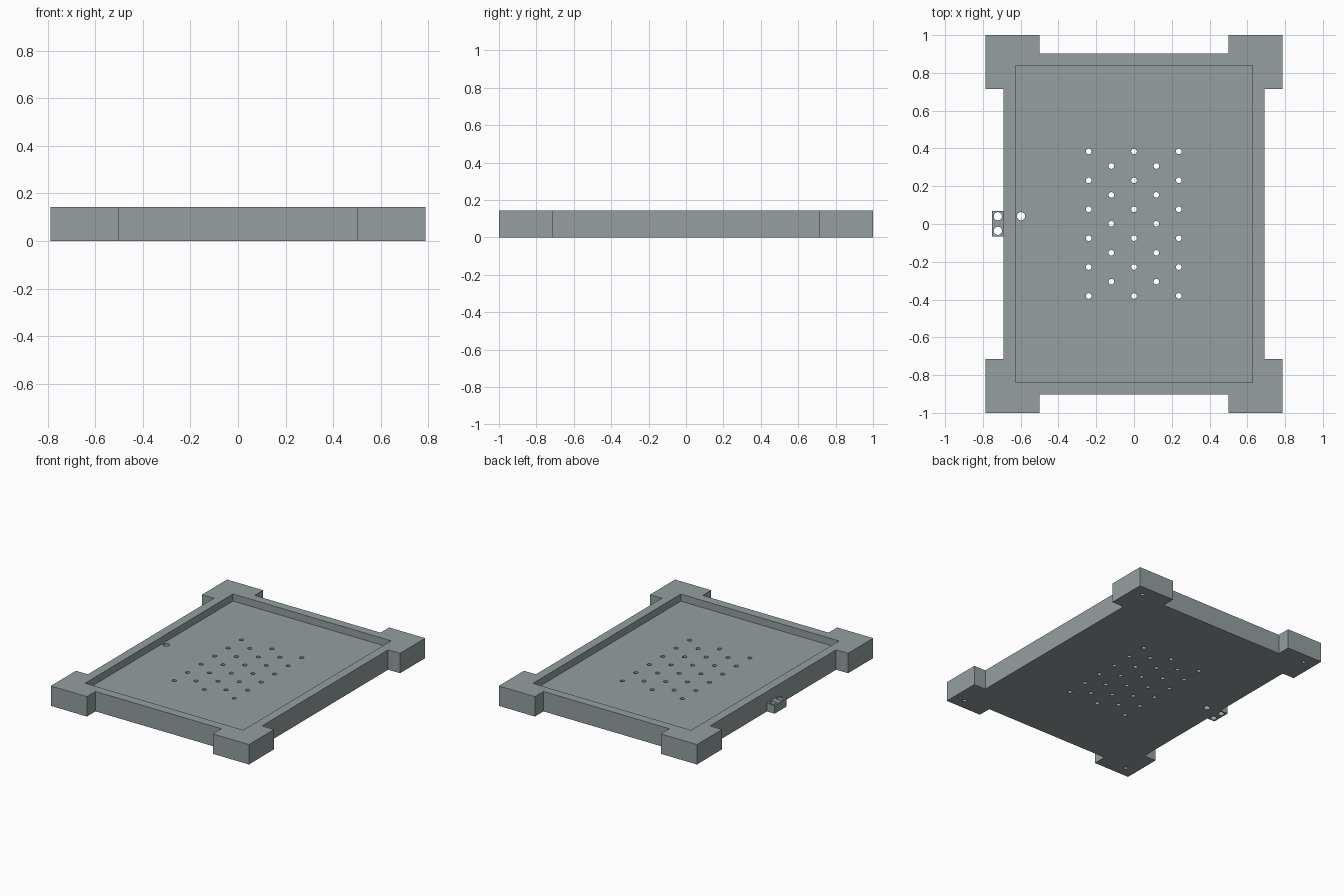
import bpy, bmesh
from mathutils import Matrix, Vector

if "Cube" in bpy.data.objects:
    bpy.data.objects.remove(bpy.data.objects["Cube"])

grey = bpy.data.materials.new("slate_grey")
grey.diffuse_color = (0.30, 0.345, 0.355, 1)
grey.use_nodes = True
grey.node_tree.nodes["Principled BSDF"].inputs["Base Color"].default_value = grey.diffuse_color

H = 0.143        # overall height
FLOOR = 0.092    # tray floor height


def finish(name, bm):
    bmesh.ops.recalc_face_normals(bm, faces=bm.faces[:])
    mesh = bpy.data.meshes.new(name)
    bm.to_mesh(mesh)
    bm.free()
    mesh.materials.append(grey)
    ob = bpy.data.objects.new(name, mesh)
    bpy.context.collection.objects.link(ob)
    return ob


def prism(name, outline, z0, z1):
    bm = bmesh.new()
    face = bm.faces.new([bm.verts.new((x, y, z0)) for x, y in outline])
    new = bmesh.ops.extrude_face_region(bm, geom=[face])["geom"]
    bmesh.ops.translate(bm, vec=(0, 0, z1 - z0),
                        verts=[v for v in new if isinstance(v, bmesh.types.BMVert)])
    return finish(name, bm)


def rect(x0, x1, y0, y1):
    return [(x0, y0), (x1, y0), (x1, y1), (x0, y1)]


def drills(name, holes, z0, z1, sides=16):
    """One cutter mesh holding a cylinder for each (x, y, radius)."""
    bm = bmesh.new()
    for x, y, r in holes:
        bmesh.ops.create_cone(bm, cap_ends=True, segments=sides, radius1=r, radius2=r,
                              depth=z1 - z0,
                              matrix=Matrix.Translation((x, y, (z0 + z1) / 2)))
    return finish(name, bm)


def cut(ob, cutter):
    mod = ob.modifiers.new("cut", 'BOOLEAN')
    mod.operation, mod.solver, mod.object = 'DIFFERENCE', 'EXACT', cutter
    bpy.context.view_layer.objects.active = ob
    bpy.ops.object.modifier_apply(modifier=mod.name)
    bpy.data.objects.remove(cutter)


# Tray outline: quarter profile mirrored into all four corners
quarter = [(0.692, 0.715), (0.787, 0.715), (0.787, 1.0), (0.5, 1.0), (0.5, 0.903)]
outline = []
for sx, sy in ((1, 1), (-1, 1), (-1, -1), (1, -1)):
    pts = [(sx * x, sy * y) for x, y in quarter]
    outline += pts if sx * sy > 0 else pts[::-1]
tray = prism("tray", outline, 0, H)

# Recessed floor
cut(tray, prism("recess_cutter", rect(-0.628, 0.628, -0.838, 0.84), FLOOR, H + 0.1))

# Staggered drain holes and the cable hole
holes = [(x, 0.384 - 0.153 * i, 0.015) for x in (-0.24, 0, 0.237) for i in range(6)]
holes += [(x, 0.307 - 0.153 * i, 0.015) for x in (-0.12, 0.118) for i in range(5)]
holes.append((-0.598, 0.041, 0.022))
cut(tray, drills("drain_cutter", holes, -0.1, FLOOR + 0.03))

# Blind screw holes under the feet
feet = [(sx * 0.7, sy * 0.92, 0.013) for sx in (-1, 1) for sy in (-1, 1)]
cut(tray, drills("foot_cutter", feet, -0.1, 0.06))

# Side lug with two cable holes
lug = prism("side_lug", rect(-0.753, -0.690, -0.065, 0.07), 0, 0.06)
cut(lug, drills("lug_cutter", [(-0.721, 0.041, 0.022), (-0.721, -0.036, 0.022)], -0.1, 0.2))
